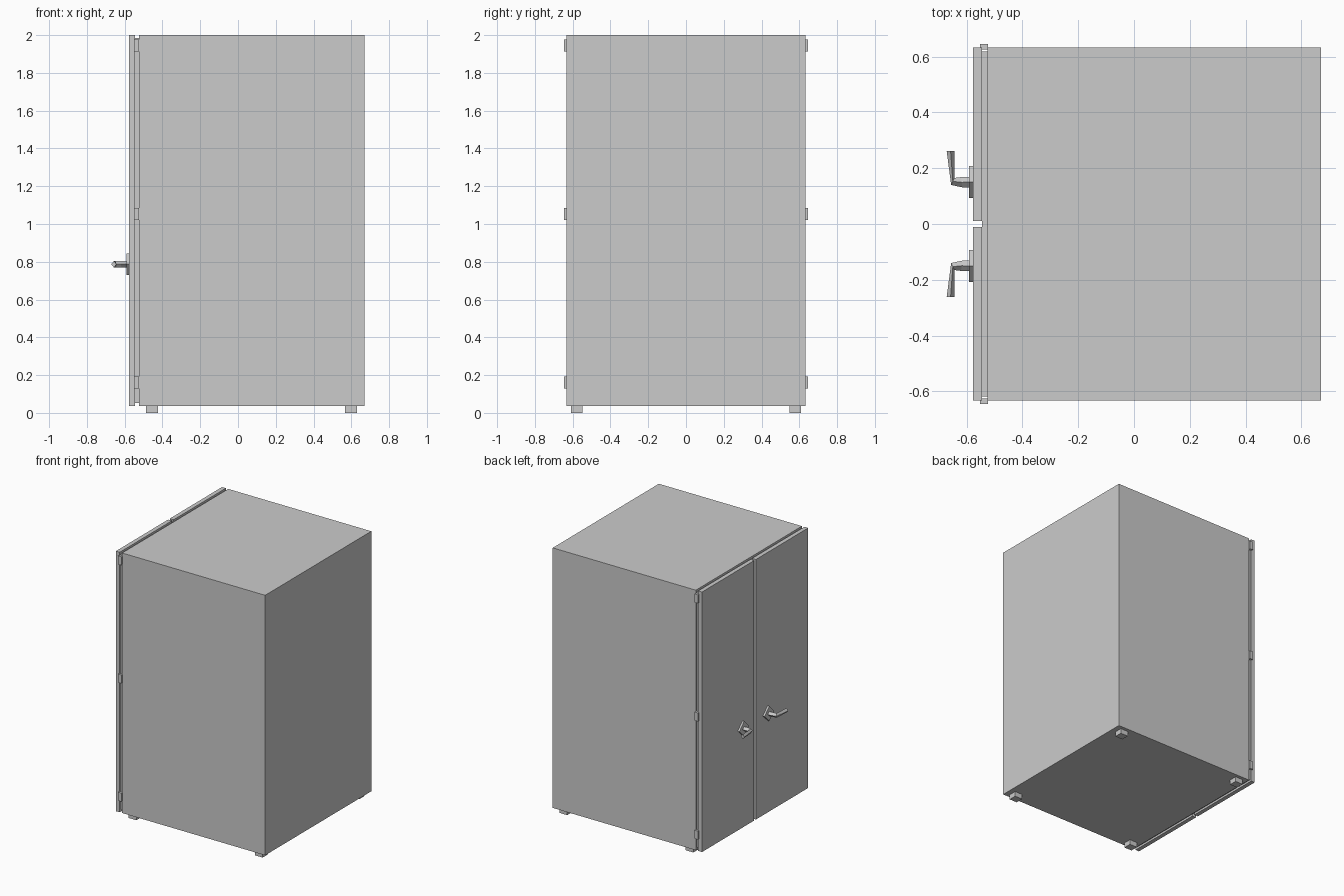
import bpy, bmesh, math
from mathutils import Vector

if "Cube" in bpy.data.objects:
    bpy.data.objects.remove(bpy.data.objects["Cube"])


def make(name, verts, faces):
    mesh = bpy.data.meshes.new(name)
    mesh.from_pydata(verts, [], faces)
    bm = bmesh.new()
    bm.from_mesh(mesh)
    bmesh.ops.recalc_face_normals(bm, faces=bm.faces)
    bm.to_mesh(mesh)
    bm.free()
    ob = bpy.data.objects.new(name, mesh)
    bpy.context.collection.objects.link(ob)
    return ob


def loft(name, rings):
    """Skin a list of equal-length rings and cap both ends."""
    n = len(rings[0])
    verts = [v for r in rings for v in r]
    faces = [(k * n + i, k * n + (i + 1) % n, (k + 1) * n + (i + 1) % n, (k + 1) * n + i)
             for k in range(len(rings) - 1) for i in range(n)]
    last = (len(rings) - 1) * n
    faces += [tuple(range(n)), tuple(range(last, last + n))]
    return make(name, verts, faces)


def box(name, x, y, z):
    ring = lambda h: [(x[0], y[0], h), (x[1], y[0], h), (x[1], y[1], h), (x[0], y[1], h)]
    return loft(name, [ring(z[0]), ring(z[1])])


def diamond(outer, inner, z, half):
    """Four-sided section spanning two points in plan."""
    (ax, ay), (bx, by) = outer, inner
    mx, my = (ax + bx) / 2, (ay + by) / 2
    return [(ax, ay, z), (mx, my, z + half), (bx, by, z), (mx, my, z - half)]


# Cabinet body and the recessed seal behind the doors
box("cabinet_body", (-0.525, 0.67), (-0.633, 0.633), (0.037, 2.0))
box("door_seal", (-0.545, -0.525), (-0.618, 0.618), (0.052, 1.985))

# Four feet
for x in (-0.455, 0.599):
    for s in (-1, 1):
        y = s * 0.578
        box("foot", (x - 0.032, x + 0.032), (y - 0.03, y + 0.03), (0, 0.037))

HZ = 0.787
for s, side in ((-1, "right"), (1, "left")):
    # Door leaf
    box("door_" + side, (-0.577, -0.545), (s * 0.01, s * 0.633), (0.037, 2.0))

    # Hinges
    for z in (0.16, 1.052, 1.944):
        box("hinge_" + side, (-0.551, -0.523), (s * 0.625, s * 0.645), (z - 0.032, z + 0.032))

    # Diamond handle plate
    loft("handle_plate_" + side,
         [diamond((x, s * 0.093), (x, s * 0.207), HZ, 0.057) for x in (-0.577, -0.591)])

    # Bent lever handle
    sections = [((-0.585, 0.131), (-0.585, 0.169)),
                ((-0.614, 0.131), (-0.62, 0.168)),
                ((-0.655, 0.140), (-0.643, 0.165)),
                ((-0.671, 0.261), (-0.643, 0.261))]
    loft("handle_lever_" + side,
         [diamond((a, s * b), (c, s * d), HZ, 0.017) for (a, b), (c, d) in sections])
